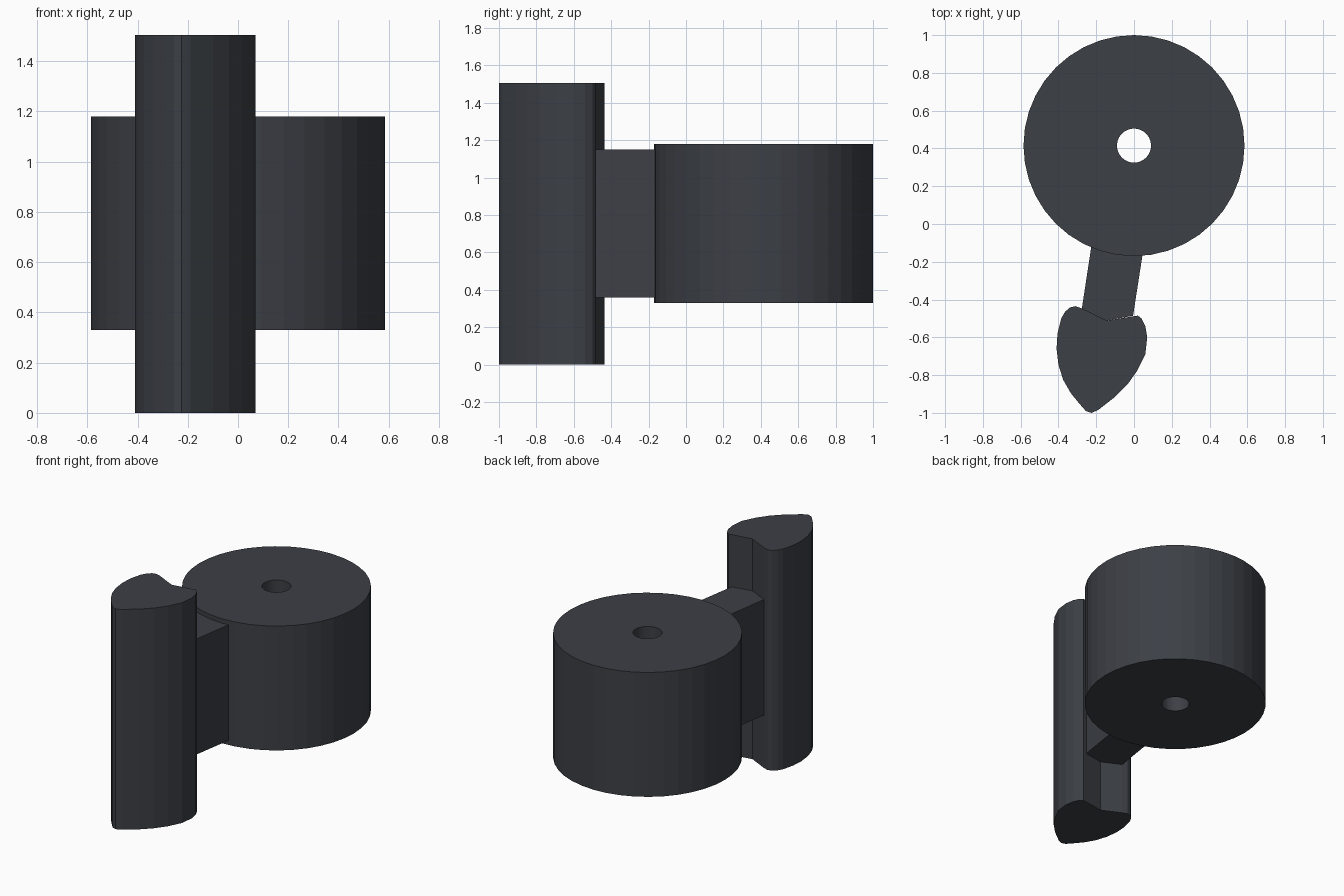
import bpy, bmesh
from math import cos, sin, tau

if "Cube" in bpy.data.objects:
    bpy.data.objects.remove(bpy.data.objects["Cube"])

mat = bpy.data.materials.new("charcoal")
mat.diffuse_color = (0.045, 0.05, 0.06, 1)
mat.use_nodes = True
mat.node_tree.nodes["Principled BSDF"].inputs["Base Color"].default_value = mat.diffuse_color


def finish(name, bm):
    bmesh.ops.recalc_face_normals(bm, faces=bm.faces)
    mesh = bpy.data.meshes.new(name)
    bm.to_mesh(mesh)
    bm.free()
    mesh.materials.append(mat)
    obj = bpy.data.objects.new(name, mesh)
    bpy.context.collection.objects.link(obj)
    return obj


def prism(name, outline, z0, z1):
    """Extrude a plan outline from z0 up to z1."""
    bm = bmesh.new()
    face = bm.faces.new([bm.verts.new((x, y, z0)) for x, y in outline])
    top = bmesh.ops.extrude_face_region(bm, geom=[face])["geom"]
    verts = [v for v in top if isinstance(v, bmesh.types.BMVert)]
    bmesh.ops.translate(bm, verts=verts, vec=(0, 0, z1 - z0))
    return finish(name, bm)


def tube(name, cy, outer, inner, z0, z1, n=40):
    """Thick cylinder with a through bore."""
    bm = bmesh.new()
    section = [(outer, z0), (outer, z1), (inner, z1), (inner, z0)]
    rings = [[bm.verts.new((r * cos(tau * i / n), cy + r * sin(tau * i / n), z))
              for i in range(n)] for r, z in section]
    for k in range(4):
        a, b = rings[k], rings[(k + 1) % 4]
        for i in range(n):
            j = (i + 1) % n
            bm.faces.new((a[i], a[j], b[j], b[i]))
    return finish(name, bm)


# Round body with its central bore
tube("barrel", 0.415, 0.585, 0.09, 0.33, 1.18)

# Slanted web joining the barrel to the pad, ending on the pad's notch
prism("connecting_arm",
      [(-0.22, -0.08), (0.055, -0.10), (-0.005, -0.486),
       (-0.145, -0.511), (-0.276, -0.447)], 0.36, 1.15)

# Tall pad with a teardrop section and a shallow V notch
prism("teardrop_pad",
      [(-0.225, -1.0), (-0.255, -0.99), (-0.29, -0.95), (-0.335, -0.895),
       (-0.375, -0.825), (-0.40, -0.745), (-0.41, -0.66), (-0.405, -0.58),
       (-0.385, -0.50), (-0.365, -0.465), (-0.34, -0.442), (-0.31, -0.435),
       (-0.275, -0.447), (-0.145, -0.511), (0.02, -0.485), (0.04, -0.50),
       (0.06, -0.54), (0.07, -0.60), (0.06, -0.69), (0.015, -0.78),
       (-0.035, -0.85), (-0.10, -0.915), (-0.19, -0.985)], 0.0, 1.505)
